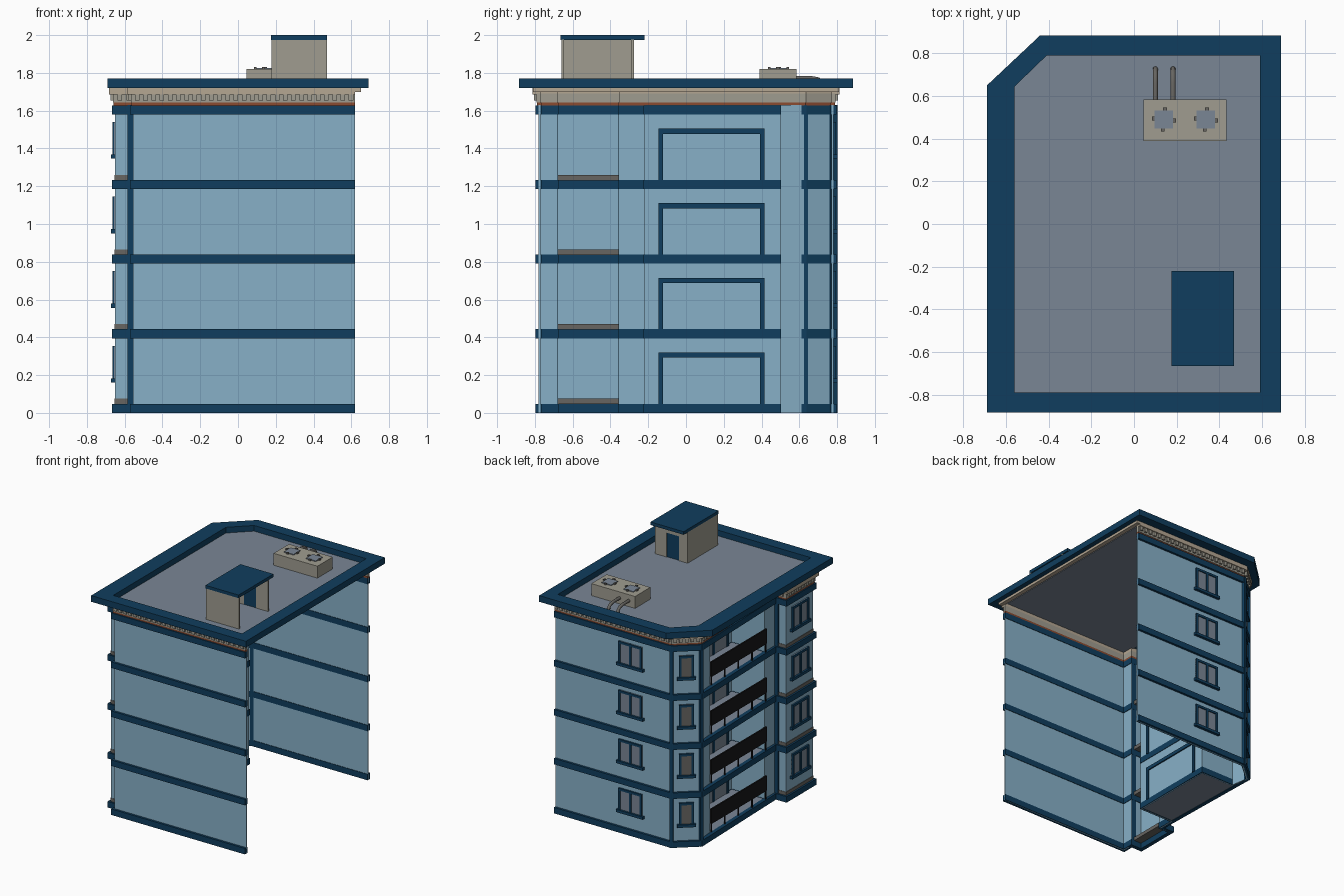
import bpy, bmesh, math
from mathutils import Matrix, Vector

if "Cube" in bpy.data.objects:
    bpy.data.objects.remove(bpy.data.objects["Cube"])

def mat(name, r, g, b):
    m = bpy.data.materials.new(name)
    m.diffuse_color = (r, g, b, 1)
    m.use_nodes = True
    m.node_tree.nodes["Principled BSDF"].inputs["Base Color"].default_value = m.diffuse_color
    return m

WALL = mat("light_blue_wall", 0.245, 0.435, 0.575)
NAVY = mat("navy_trim", 0.005, 0.048, 0.112)
GREY = mat("roof_grey", 0.195, 0.24, 0.30)
BEIGE = mat("warm_beige", 0.35, 0.335, 0.28)
TAN = mat("cornice_tan", 0.46, 0.385, 0.29)
BROWN = mat("rust_brown", 0.26, 0.07, 0.03)
STONE = mat("dark_stone", 0.135, 0.13, 0.12)
BLACK = mat("railing_black", 0.008, 0.008, 0.009)

def finish(bm, name, *mats):
    bmesh.ops.recalc_face_normals(bm, faces=bm.faces)
    me = bpy.data.meshes.new(name)
    bm.to_mesh(me)
    bm.free()
    for m in mats:
        me.materials.append(m)
    ob = bpy.data.objects.new(name, me)
    bpy.context.collection.objects.link(ob)
    return ob

def add_box(bm, x0, x1, y0, y1, z0, z1, idx=0, M=Matrix()):
    T = M @ Matrix.Translation(((x0+x1)/2, (y0+y1)/2, (z0+z1)/2)) @ Matrix.Diagonal((x1-x0, y1-y0, z1-z0, 1))
    for v in bmesh.ops.create_cube(bm, size=1, matrix=T)["verts"]:
        for f in v.link_faces:
            f.material_index = idx

def box(name, m, *b):
    bm = bmesh.new()
    add_box(bm, *b)
    return finish(bm, name, m)

def offset(path, d):
    pts = [Vector(p) for p in path]
    ns = [Vector((-(b-a).y, (b-a).x)).normalized() for a, b in zip(pts, pts[1:])]
    out = []
    for i, p in enumerate(pts):
        n1, n2 = ns[max(i-1, 0)], ns[min(i, len(ns)-1)]
        out.append(p + (n1+n2) / (1+n1.dot(n2)) * d)
    return out

def strip(name, m, path, d0, d1, z0, z1):
    """Wall or moulding that follows a plan path, from offset d0 to d1."""
    bm = bmesh.new()
    a, b = offset(path, d0), offset(path, d1)
    rings = [[bm.verts.new((p.x, p.y, z)) for p, z in ((q, z0), (r, z0), (r, z1), (q, z1))] for q, r in zip(a, b)]
    for r, s in zip(rings, rings[1:]):
        for k in range(4):
            bm.faces.new((r[k], r[(k+1) % 4], s[(k+1) % 4], s[k]))
    bm.faces.new(rings[0])
    bm.faces.new(rings[-1])
    return finish(bm, name, m)

def prism(name, m, pts, z0, z1):
    bm = bmesh.new()
    f = bm.faces.new([bm.verts.new((x, y, z0)) for x, y in pts])
    g = bmesh.ops.extrude_face_region(bm, geom=[f])["geom"]
    bmesh.ops.translate(bm, vec=(0, 0, z1-z0), verts=[v for v in g if isinstance(v, bmesh.types.BMVert)])
    return finish(bm, name, m)

def window(name, x, y, z, ang, w, panes, pane_mat, h=0.19):
    """Framed window; local -y points outward."""
    M = Matrix.Translation((x, y, z)) @ Matrix.Rotation(ang, 4, 'Z')
    bm = bmesh.new()
    t = 0.018
    add_box(bm, -w/2, w/2, -0.006, 0.004, 0, h, 1, M)
    for i in range(panes+1):
        c = -w/2 + t/2 + i*(w-t)/panes
        add_box(bm, c-t/2, c+t/2, -0.014, 0.004, 0, h, 0, M)
    add_box(bm, -w/2, w/2, -0.014, 0.004, h-t, h, 0, M)
    add_box(bm, -w/2-0.014, w/2+0.014, -0.022, 0.004, -0.004, t, 0, M)
    finish(bm, name, NAVY, pane_mat)

# Plan of the building: the right side is open
XL, XR, Y, XB, REC = -0.555, 0.62, 0.78, -0.65, -0.26
front = [(XR, -Y), (XL, -Y), (XL, -0.69), (XB, -0.69), (XB, -0.345), (XL, -0.345)]
recess = [(XL, -0.21), (REC, -0.21), (REC, 0.49), (XL, 0.49)]
back = [(-0.58, 0.64), (-0.42, Y), (XR, Y)]
outline = front + back

strip("outer_wall", WALL, front + recess + back, -0.01, 0, 0, 1.63)

# Floor bands
PITCH = 0.395
for i in range(5):
    z = i * PITCH
    strip("floor_band", NAVY, outline, -0.014, 0.018, z, z+0.048)
    strip("recess_band", NAVY, recess, -0.014, 0.003, z, z+0.048)
    box("balcony_slab", GREY, -0.57, REC, -0.21, 0.49, z+0.003, z+0.046)

# Vertical corner strips
for x, y, a in ((-0.568, -0.69, 0), (-0.568, -0.345, 0), (-0.58, 0.64, 0.4), (-0.42, Y, 1.2)):
    bm = bmesh.new()
    M = Matrix.Translation((x, y, 0)) @ Matrix.Rotation(-a, 4, 'Z')
    add_box(bm, -0.018, 0.018, -0.013, 0.013, 0, 1.63, 0, M)
    finish(bm, "corner_strip", NAVY)

# Storeys: windows, bay plinth, balcony door and railing
chamfer = math.atan2(0.14, 0.16)
for i in range(4):
    z = i * PITCH
    window("back_window", -0.055, Y, z+0.165, math.pi, 0.21, 2, GREY)
    window("bay_window", XB, -0.518, z+0.165, -math.pi/2, 0.21, 2, GREY)
    window("corner_window", -0.5, 0.71, z+0.165, math.pi+chamfer, 0.11, 1, STONE)
    box("bay_plinth", STONE, XB-0.003, -0.57, -0.693, -0.342, z+0.046, z+0.075)
    bm = bmesh.new()
    add_box(bm, REC-0.015, REC+0.004, -0.145, 0.415, z+0.045, z+0.29, 1)
    for y in (-0.133, 0.403):
        add_box(bm, REC-0.02, REC+0.02, y-0.012, y+0.012, z+0.045, z+0.32)
    add_box(bm, REC-0.02, REC+0.02, -0.145, 0.415, z+0.292, z+0.32)
    for y in (0.045, 0.225):
        add_box(bm, REC-0.02, REC-0.005, y-0.012, y+0.012, z+0.045, z+0.3)
    finish(bm, "balcony_door", NAVY, GREY)
    bm = bmesh.new()
    add_box(bm, -0.572, -0.56, -0.212, 0.492, z+0.115, z+0.235)
    for k in range(5):
        y = -0.205 + k*0.1725
        add_box(bm, -0.57, -0.562, y-0.004, y+0.004, z+0.045, z+0.12)
    finish(bm, "balcony_railing", BLACK)

# Cornice with dentils
strip("cornice_base", BROWN, outline, -0.014, 0.008, 1.628, 1.642)
strip("cornice_lower", BEIGE, outline, -0.01, 0.012, 1.642, 1.69)
strip("cornice_upper", TAN, outline, -0.01, 0.032, 1.686, 1.722)
box("cornice_right_edge", TAN, 0.615, 0.65, -0.81, 0.81, 1.7, 1.722)
bm = bmesh.new()
for a, b in zip(outline, outline[1:]):
    a, b = Vector(a), Vector(b)
    d = b - a
    M = Matrix.Translation((a.x, a.y, 0)) @ Matrix.Rotation(math.atan2(d.y, d.x), 4, 'Z')
    n = int(d.length / 0.042)
    for k in range(n):
        c = (k+0.5) * d.length / n
        add_box(bm, c-0.012, c+0.012, 0.005, 0.026, 1.655, 1.688, 0, M)
finish(bm, "cornice_dentils", BEIGE)

# Roof rim and deck
outer = [(-.69, -.885), (.69, -.885), (.69, .885), (-.44, .885), (-.69, .65)]
inner = [(-.56, -.79), (.59, -.79), (.59, .79), (-.41, .79), (-.56, .645)]
bm = bmesh.new()
rings = [[bm.verts.new((x, y, z)) for x, y in p]
         for p, z in ((outer, 1.72), (outer, 1.77), (inner, 1.77), (inner, 1.72))]
for k in range(4):
    r, s = rings[k], rings[(k+1) % 4]
    for j in range(5):
        bm.faces.new((r[j], r[(j+1) % 5], s[(j+1) % 5], s[j]))
finish(bm, "roof_rim", NAVY)
prism("roof_deck", GREY, [(x*1.01, y*1.01) for x, y in inner], 1.712, 1.724)

# Stair house, open on the right, with a door in its back wall
strip("stair_house_walls", BEIGE, [(0.47, -0.66), (0.178, -0.66), (0.178, -0.275), (0.255, -0.275)],
      -0.015, 0, 1.72, 1.978)
box("stair_house_door_jamb", BEIGE, 0.365, 0.47, -0.29, -0.275, 1.72, 1.978)
box("stair_house_lintel", BEIGE, 0.255, 0.365, -0.29, -0.275, 1.92, 1.978)
box("stair_house_door", NAVY, 0.255, 0.365, -0.288, -0.28, 1.72, 1.92)
box("stair_house_roof", NAVY, 0.175, 0.47, -0.665, -0.22, 1.975, 2.0)

# Rooftop cooling unit with two fans and pipes
box("cooling_unit", BEIGE, 0.045, 0.435, 0.39, 0.585, 1.72, 1.82)
for x in (0.14, 0.337):
    bm = bmesh.new()
    add_box(bm, x-0.043, x+0.043, 0.447, 0.533, 1.815, 1.826, 1)
    for k in range(4):
        M = Matrix.Translation((x, 0.49, 0)) @ Matrix.Rotation(k*math.pi/2, 4, 'Z')
        add_box(bm, -0.004, 0.014, 0.043, 0.056, 1.815, 1.832, 0, M)
    finish(bm, "fan_cover", STONE, GREY)
for x in (0.1, 0.183):
    cu = bpy.data.curves.new("pipe", 'CURVE')
    cu.dimensions = '3D'
    cu.bevel_depth = 0.012
    cu.bevel_resolution = 2
    cu.use_fill_caps = True
    sp = cu.splines.new('POLY')
    pts = [(0.58, 1.772), (0.66, 1.772), (0.70, 1.765), (0.72, 1.75), (0.728, 1.722)]
    sp.points.add(len(pts)-1)
    for p, (y, z) in zip(sp.points, pts):
        p.co = (x, y, z, 1)
    cu.materials.append(STONE)
    bpy.context.collection.objects.link(bpy.data.objects.new("pipe", cu))
